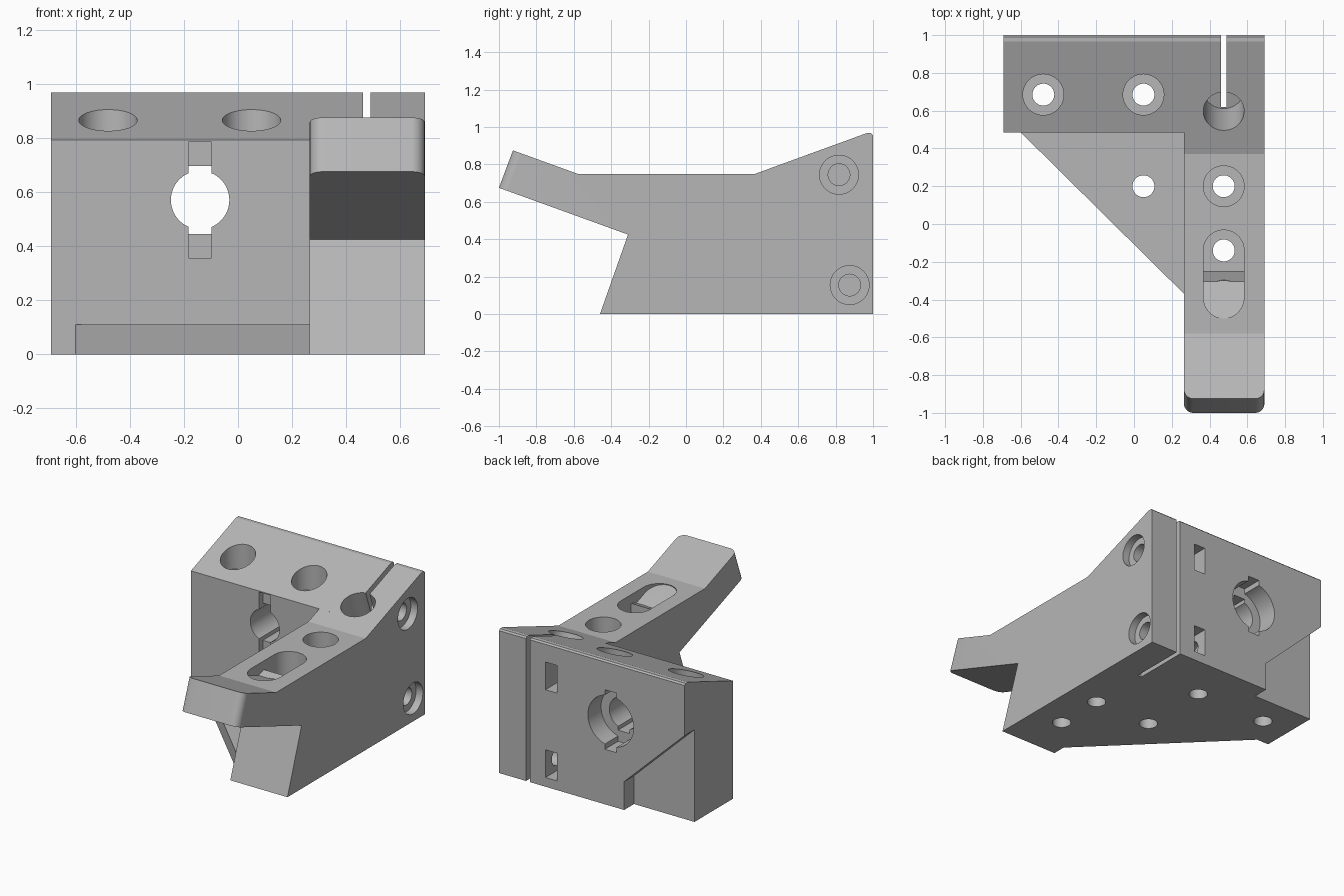
import bpy, bmesh, math
from mathutils import Vector

if "Cube" in bpy.data.objects:
    bpy.data.objects.remove(bpy.data.objects["Cube"])

grey = bpy.data.materials.new("plain grey")
grey.use_nodes = True
colour = (0.47, 0.47, 0.47, 1)
grey.diffuse_color = colour
grey.node_tree.nodes["Principled BSDF"].inputs["Base Color"].default_value = colour


def finish(name, bm):
    bmesh.ops.recalc_face_normals(bm, faces=bm.faces)
    mesh = bpy.data.meshes.new(name)
    bm.to_mesh(mesh)
    bm.free()
    mesh.materials.append(grey)
    obj = bpy.data.objects.new(name, mesh)
    bpy.context.scene.collection.objects.link(obj)
    return obj


def prism(name, axis, lo, hi, points, round_tip=None):
    """Extrude a 2D outline along x, y or z."""
    bm = bmesh.new()
    place = {"x": lambda a, b, t: (t, a, b),
             "y": lambda a, b, t: (a, t, b),
             "z": lambda a, b, t: (a, b, t)}[axis]
    face = bm.faces.new([bm.verts.new(place(a, b, lo)) for a, b in points])
    new = bmesh.ops.extrude_face_region(bm, geom=[face])["geom"]
    shift = Vector(place(0, 0, hi - lo))
    bmesh.ops.translate(bm, vec=shift, verts=[v for v in new if isinstance(v, bmesh.types.BMVert)])
    if round_tip is not None:
        edges = [e for e in bm.edges if all(v.co.y < round_tip for v in e.verts)
                 and abs(e.verts[0].co.x - e.verts[1].co.x) < 0.01]
        bmesh.ops.bevel(bm, geom=edges, offset=0.05, segments=8, profile=0.5, affect="EDGES")
    return finish(name, bm)


def box(name, x, y, z):
    return prism(name, "z", z[0], z[1], [(x[0], y[0]), (x[1], y[0]), (x[1], y[1]), (x[0], y[1])])


def rod(name, start, end, radius):
    start, end = Vector(start), Vector(end)
    bm = bmesh.new()
    bmesh.ops.create_cone(bm, cap_ends=True, segments=48, radius1=radius, radius2=radius,
                          depth=(end - start).length)
    turn = (end - start).to_track_quat("Z", "Y")
    for v in bm.verts:
        v.co = turn @ v.co + (start + end) / 2
    return finish(name, bm)


def combine(target, other, operation):
    mod = target.modifiers.new(other.name, "BOOLEAN")
    mod.operation = operation
    mod.solver = "EXACT"
    mod.object = other
    bpy.context.view_layer.objects.active = target
    bpy.ops.object.modifier_apply(modifier=mod.name)
    bpy.data.objects.remove(other)


# Solid parts: side arm, back block and triangular base plate
crest = [(0.965, 0.967), (0.99, 0.967), (1, 0.957), (1, 0)]
bracket = prism("bracket_body", "x", 0.265, 0.69,
                [(-0.46, 0), (-0.31, 0.425), (-1, 0.675), (-0.925, 0.875),
                 (-0.58, 0.75), (0.37, 0.75)] + crest, round_tip=-0.9)
combine(bracket, prism("back_block", "x", -0.69, 0.4, [(0.485, 0), (0.485, 0.792)] + crest), "UNION")
combine(bracket, prism("base_plate", "z", 0, 0.11,
                       [(-0.6, 0.485), (-0.6, 0.6), (0.4, 0.6), (0.4, -0.37), (0.265, -0.37)]), "UNION")

cuts = []
WIDE, NARROW, ARM_X = 0.108, 0.058, 0.475

# Vertical screw holes with counterbores: x, y, seat height
for x, y, seat in [(-0.48, 0.685, 0.735), (0.05, 0.685, 0.735), (0.05, 0.2, None),
                   (ARM_X, 0.2, 0.55), (ARM_X, -0.14, 0.55)]:
    cuts.append(rod("screw_hole", (x, y, -0.1), (x, y, 1.1), NARROW))
    if seat:
        cuts.append(rod("screw_seat", (x, y, seat), (x, y, 1.1), WIDE))

# Tilted screw holes square to the raised arm
tilt = Vector((0, 0.34, 0.94))
for y, z, seat in [(-0.48, 0.487, 0.235), (-0.835, 0.615, 0.105)]:
    foot = Vector((ARM_X, y, z))
    cuts.append(rod("arm_hole", foot - tilt * 0.1, foot + tilt * 0.4, NARROW))
    cuts.append(rod("arm_seat", foot + tilt * seat, foot + tilt * 0.6, WIDE))

# Slot joining two of the screw seats
left, right = ARM_X - WIDE, ARM_X + WIDE
cuts.append(box("slot", (left, right), (-0.25, -0.14), (0.55, 0.9)))
cuts.append(prism("slot_ramp", "x", left, right,
                  [(-0.24, 0.9), (-0.24, 0.695), (-0.305, 0.673), (-0.4, 0.708), (-0.4, 0.9)]))

# Clamp: sloping socket, lower socket and slit
socket = Vector((ARM_X, 0.597, 0.833))
slope = Vector((0, 0.34, -0.94))
cuts.append(rod("top_socket", socket - slope * 0.2, socket + slope * 0.34, WIDE))
cuts.append(rod("bottom_socket", (ARM_X, 0.677, -0.1), (ARM_X, 0.677, 0.3), WIDE))
cuts.append(box("clamp_slit", (0.461, 0.49), (0.62, 1.1), (-0.1, 1.1)))

# Clamp screws from the side with nut pockets in the back
for y, z in [(0.818, 0.745), (0.875, 0.155)]:
    cuts.append(rod("clamp_screw", (0.2, y, z), (0.8, y, z), NARROW))
    cuts.append(rod("clamp_seat", (0.64, y, z), (0.8, y, z), 0.104))
    cuts.append(box("nut_pocket", (0.26, 0.345), (y - 0.1, 1.1), (z - 0.093, z + 0.093)))

# Stepped bore with keyways: radius, key reach, y range
bx, bz = -0.14, 0.57
for radius, reach, y0, y1 in [(WIDE, 0.125, 0.4, 1.1), (0.197, 0.215, 0.4, 0.525),
                              (0.17, 0.2, 0.86, 1.1)]:
    cuts.append(rod("bore", (bx, y0, bz), (bx, y1, bz), radius))
    cuts.append(box("keyway", (bx - 0.043, bx + 0.043), (y0, y1), (bz - reach, bz + reach)))

# Sloped relief in the lower back corner
cuts.append(prism("corner_relief", "y", 0.895, 1.1,
                  [(-0.24, -0.1), (-0.24, 0.19), (-0.69, 0.62), (-0.8, 0.725), (-0.8, -0.1)]))

for cut in cuts:
    cut.hide_render = True
    combine(bracket, cut, "DIFFERENCE")

bpy.ops.object.select_all(action="DESELECT")
bracket.select_set(True)
bpy.context.view_layer.objects.active = bracket
bpy.ops.object.shade_smooth_by_angle(angle=math.radians(15))
